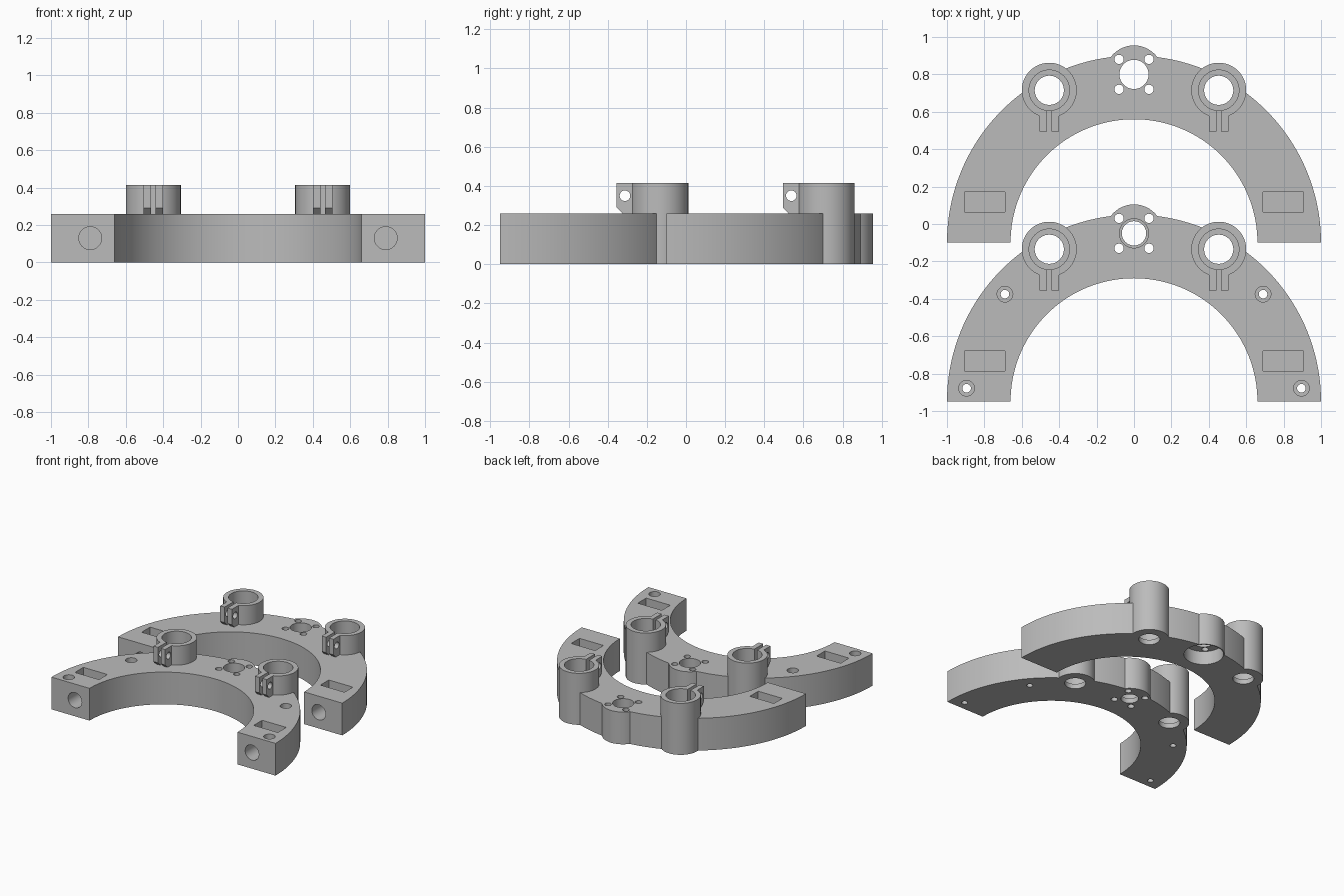
import bpy, bmesh, math
from mathutils import Matrix

cube = bpy.data.objects.get("Cube")
if cube:
    bpy.data.objects.remove(cube, do_unlink=True)

grey = bpy.data.materials.new("plain grey")
grey.use_nodes = True
grey.diffuse_color = (0.5, 0.5, 0.5, 1)
grey.node_tree.nodes["Principled BSDF"].inputs["Base Color"].default_value = (0.5, 0.5, 0.5, 1)

H = 0.26          # plate thickness
TOP = 0.415       # top of the clamp sleeves
OVER = 0.5        # cutters that run out of the top
UNDER = -0.1      # cutters that run out of the bottom


def prism(name, points, depth, matrix=Matrix()):
    """Extrude a flat outline along its local z."""
    bm = bmesh.new()
    face = bm.faces.new([bm.verts.new((x, y, 0)) for x, y in points])
    new = bmesh.ops.extrude_face_region(bm, geom=[face])["geom"]
    verts = [g for g in new if isinstance(g, bmesh.types.BMVert)]
    bmesh.ops.translate(bm, verts=verts, vec=(0, 0, depth))
    bmesh.ops.recalc_face_normals(bm, faces=bm.faces)
    bm.transform(matrix)
    mesh = bpy.data.meshes.new(name)
    bm.to_mesh(mesh)
    bm.free()
    mesh.materials.append(grey)
    obj = bpy.data.objects.new(name, mesh)
    bpy.context.collection.objects.link(obj)
    return obj


def arc(radius, start, end, n):
    steps = [start + (end - start) * i / n for i in range(n + 1)]
    return [(radius * math.cos(a), radius * math.sin(a)) for a in steps]


def cylinder(x, y, radius, z0, z1, n=48):
    outline = arc(radius, 0, math.tau, n)[:-1]
    return prism("cylinder", outline, z1 - z0, Matrix.Translation((x, y, z0)))


def box(x0, x1, y0, y1, z0, z1):
    outline = [(x0, y0), (x1, y0), (x1, y1), (x0, y1)]
    return prism("box", outline, z1 - z0, Matrix.Translation((0, 0, z0)))


def combine(body, tool, operation):
    """Apply one boolean and discard the helper."""
    tool.hide_render = True
    mod = body.modifiers.new("cut", "BOOLEAN")
    mod.operation, mod.solver, mod.object = operation, "EXACT", tool
    graph = bpy.context.evaluated_depsgraph_get()
    mesh = bpy.data.meshes.new_from_object(body.evaluated_get(graph))
    body.modifiers.clear()
    body.data = mesh
    bpy.data.objects.remove(tool, do_unlink=True)


def lug(x0, x1, y):
    """Clamp ear with a chamfered lower front corner, extruded along x."""
    outline = [(-0.11, H - 0.02), (-0.19, H - 0.02), (-0.19, H),
               (-0.22, H + 0.03), (-0.22, TOP), (-0.11, TOP)]
    to_side = Matrix(((0, 0, 1, x0), (1, 0, 0, y), (0, 1, 0, 0), (0, 0, 0, 1)))
    return prism("lug", outline, x1 - x0, to_side)


def half_ring(name, y_base, front):
    body = prism(name, arc(1, 0, math.pi, 96) + arc(0.66, math.pi, 0, 80), H)
    solids, cuts = [], []

    # Rounded boss at the crown with its centre hole and four screw holes
    hub = 0.9
    solids.append(cylinder(0, hub, 0.155, 0, H))
    if front:
        cuts += [cylinder(0, hub, 0.065, UNDER, OVER), cylinder(0, hub, 0.078, 0.04, OVER)]
    else:
        cuts += [cylinder(0, hub, 0.078, UNDER, OVER), cylinder(0, hub, 0.146, UNDER, 0.11)]
    for sx in (-1, 1):
        for sy in (-1, 1):
            cuts.append(cylinder(sx * 0.08, hub + sy * 0.08, 0.025, UNDER, OVER, 24))

    for s in (-1, 1):
        # Split clamp sleeve with two ears and a cross bolt hole
        cx, cy = s * 0.453, 0.815
        solids.append(cylinder(cx, cy, 0.147, 0, TOP, 64))
        solids += [lug(cx - 0.052, cx - 0.005, cy), lug(cx + 0.005, cx + 0.052, cy)]
        cuts.append(cylinder(cx, cy, 0.078, UNDER, OVER))
        cuts.append(cylinder(cx, cy, 0.108, 0.04, OVER, 64))
        cuts.append(box(cx - 0.013, cx + 0.013, cy - 0.25, cy - 0.09, H, OVER))
        bolt = cylinder(0, 0, 0.027, -0.1, 0.1, 24)
        bolt.data.transform(Matrix.Translation((cx, cy - 0.177, 0.35))
                            @ Matrix.Rotation(math.pi / 2, 4, "Y"))
        cuts.append(bolt)

        # Nut pocket and the bolt hole in the end face
        x0, x1 = sorted((s * 0.69, s * 0.905))
        cuts.append(box(x0, x1, 0.165, 0.272, 0.03, OVER))
        end_hole = cylinder(0, 0, 0.061, -0.1, 0.36)
        end_hole.data.transform(Matrix.Translation((s * 0.79, 0, 0.13))
                                @ Matrix.Rotation(-math.pi / 2, 4, "X"))
        cuts.append(end_hole)

        # Counterbored mounting holes
        if front:
            for x, y in ((0.69, 0.575), (0.895, 0.072)):
                cuts.append(cylinder(s * x, y, 0.023, UNDER, OVER, 24))
                cuts.append(cylinder(s * x, y, 0.042, 0.13, OVER, 32))

    for tool in solids:
        combine(body, tool, "UNION")
    for tool in cuts:
        combine(body, tool, "DIFFERENCE")

    body.location.y = y_base
    bpy.ops.object.select_all(action="DESELECT")
    body.select_set(True)
    bpy.context.view_layer.objects.active = body
    bpy.ops.object.shade_smooth_by_angle(angle=math.radians(30))


half_ring("rear_half_ring", -0.1, False)
half_ring("front_half_ring", -0.95, True)
